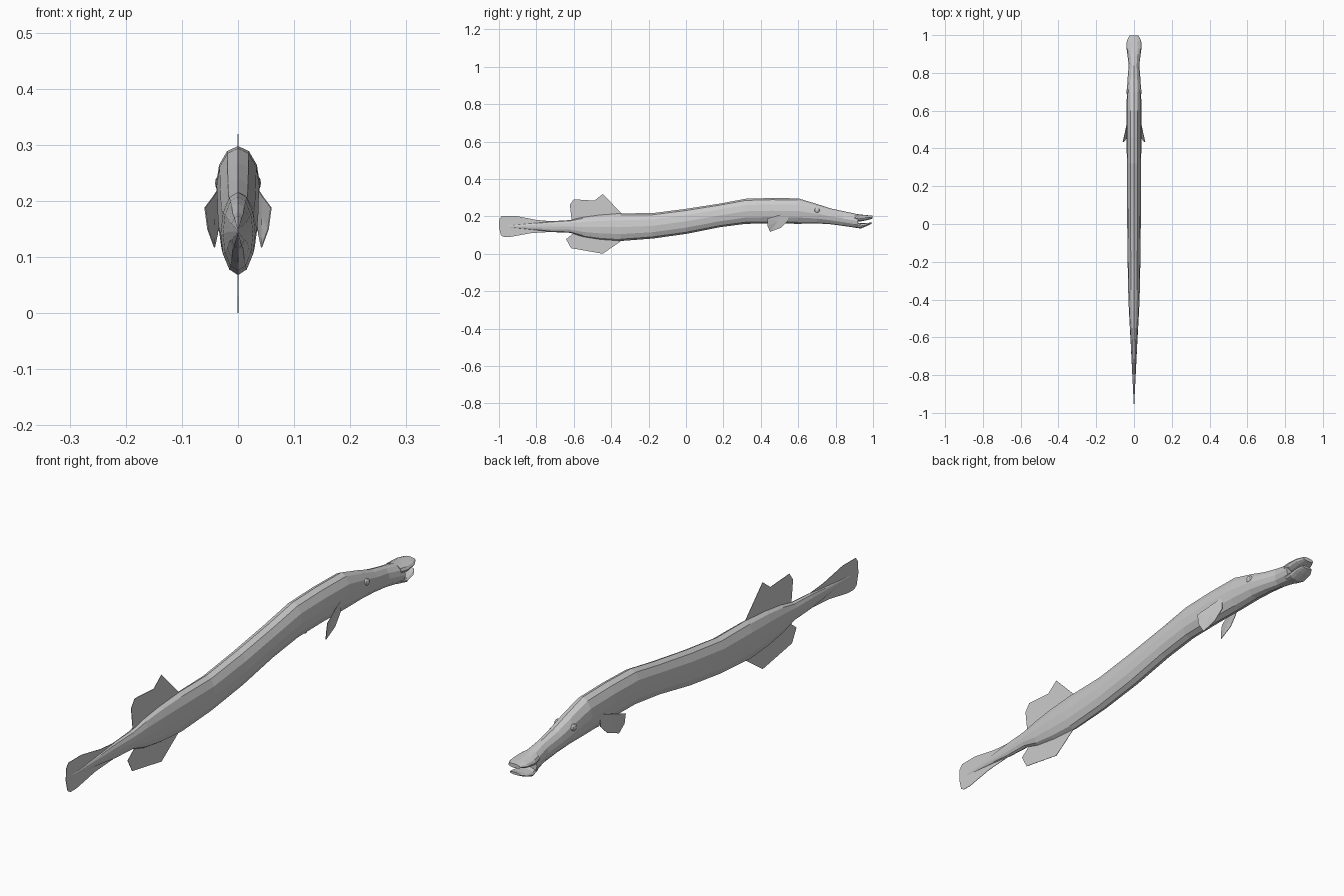
import bpy, bmesh, math
from mathutils import Vector

if "Cube" in bpy.data.objects:
    bpy.data.objects.remove(bpy.data.objects["Cube"])

grey = bpy.data.materials.new("soft grey")
grey.diffuse_color = (0.6, 0.6, 0.6, 1)
grey.use_nodes = True
grey.node_tree.nodes["Principled BSDF"].inputs["Base Color"].default_value = grey.diffuse_color


def make(name, bm):
    bmesh.ops.recalc_face_normals(bm, faces=bm.faces)
    mesh = bpy.data.meshes.new(name)
    bm.to_mesh(mesh)
    bm.free()
    mesh.materials.append(grey)
    ob = bpy.data.objects.new(name, mesh)
    bpy.context.collection.objects.link(ob)
    return ob


def loft(name, sections, sides=12):
    """Skin oval rings given as (y, bottom, top, half width)."""
    bm = bmesh.new()
    rings = []
    for y, lo, hi, w in sections:
        ring = []
        for i in range(sides):
            a = 2 * math.pi * i / sides
            ring.append(bm.verts.new((w * math.sin(a), y,
                        (lo + hi) / 2 + (hi - lo) / 2 * math.cos(a))))
        rings.append(ring)
    for r, s in zip(rings, rings[1:]):
        for i in range(sides):
            j = (i + 1) % sides
            bm.faces.new((r[i], r[j], s[j], s[i]))
    bm.faces.new(rings[0])
    bm.faces.new(rings[-1])
    return make(name, bm)


def flat_fin(name, outline):
    """Thin upright fin on the centre line from a (y, z) outline."""
    bm = bmesh.new()
    t = 0.0008
    sides = [[bm.verts.new((x, y, z)) for y, z in outline] for x in (-t, t)]
    n = len(outline)
    for s in sides:
        bm.faces.new(s)
    for i in range(n):
        j = (i + 1) % n
        bm.faces.new((sides[0][i], sides[0][j], sides[1][j], sides[1][i]))
    bmesh.ops.triangulate(bm, faces=[f for f in bm.faces if len(f.verts) > 4])
    return make(name, bm)


# Long body, from the tail tip to the back of the mouth
loft("body", [
    (-0.96, 0.143, 0.149, 0.001), (-0.80, 0.126, 0.165, 0.009),
    (-0.72, 0.116, 0.174, 0.013), (-0.62, 0.112, 0.180, 0.018),
    (-0.55, 0.090, 0.196, 0.022), (-0.46, 0.076, 0.208, 0.027),
    (-0.35, 0.068, 0.216, 0.031), (-0.18, 0.081, 0.217, 0.034),
    (0.00, 0.106, 0.240, 0.036), (0.18, 0.142, 0.268, 0.037),
    (0.32, 0.160, 0.294, 0.038), (0.46, 0.162, 0.298, 0.039),
    (0.60, 0.160, 0.296, 0.039), (0.70, 0.162, 0.266, 0.038),
    (0.77, 0.158, 0.243, 0.034), (0.84, 0.149, 0.228, 0.028),
    (0.92, 0.137, 0.211, 0.038)])

# Open mouth
loft("upper_jaw", [(0.90, 0.172, 0.214, 0.035), (0.93, 0.172, 0.210, 0.040),
                   (0.97, 0.180, 0.206, 0.038), (0.998, 0.188, 0.203, 0.024)])
loft("lower_jaw", [(0.90, 0.140, 0.170, 0.030), (0.935, 0.135, 0.163, 0.037),
                   (0.97, 0.149, 0.164, 0.035), (0.992, 0.160, 0.169, 0.022)])

# Centre-line fins
flat_fin("tail_fin", [
    (-0.70, 0.172), (-0.80, 0.181), (-0.91, 0.202), (-0.985, 0.202),
    (-0.998, 0.185), (-1.0, 0.14), (-0.99, 0.10), (-0.975, 0.090),
    (-0.94, 0.090), (-0.83, 0.110), (-0.70, 0.118)])
flat_fin("dorsal_fin", [
    (-0.34, 0.212), (-0.445, 0.319), (-0.49, 0.284), (-0.60, 0.291),
    (-0.621, 0.262), (-0.61, 0.17), (-0.45, 0.19)])
flat_fin("anal_fin", [
    (-0.34, 0.073), (-0.445, 0.0), (-0.615, 0.030), (-0.641, 0.078),
    (-0.60, 0.11), (-0.45, 0.09)])

# Side fins flare outward behind the head; eyes sit above the jaw line
fin_outline = [(0.036, 0.55, 0.222), (0.045, 0.50, 0.208), (0.060, 0.435, 0.188),
               (0.055, 0.435, 0.150), (0.043, 0.45, 0.117), (0.038, 0.51, 0.140),
               (0.034, 0.545, 0.175)]
for side, s in (("left", -1), ("right", 1)):
    bm = bmesh.new()
    outer = [bm.verts.new((s * x, y, z)) for x, y, z in fin_outline]
    inner = [bm.verts.new((s * (x - 0.002), y, z)) for x, y, z in fin_outline]
    for loop in (outer, inner):
        hub = bm.verts.new(sum((v.co for v in loop), Vector()) / len(loop))
        for a, b in zip(loop, loop[1:] + loop[:1]):
            bm.faces.new((a, b, hub))
    for i in range(len(outer)):
        j = (i + 1) % len(outer)
        bm.faces.new((outer[i], outer[j], inner[j], inner[i]))
    make(side + "_pectoral_fin", bm)

    bm = bmesh.new()
    bmesh.ops.create_uvsphere(bm, u_segments=8, v_segments=6, radius=0.016)
    bmesh.ops.scale(bm, vec=(0.5, 1, 0.85), verts=bm.verts)
    bmesh.ops.translate(bm, vec=(s * 0.033, 0.70, 0.232), verts=bm.verts)
    make(side + "_eye", bm)
